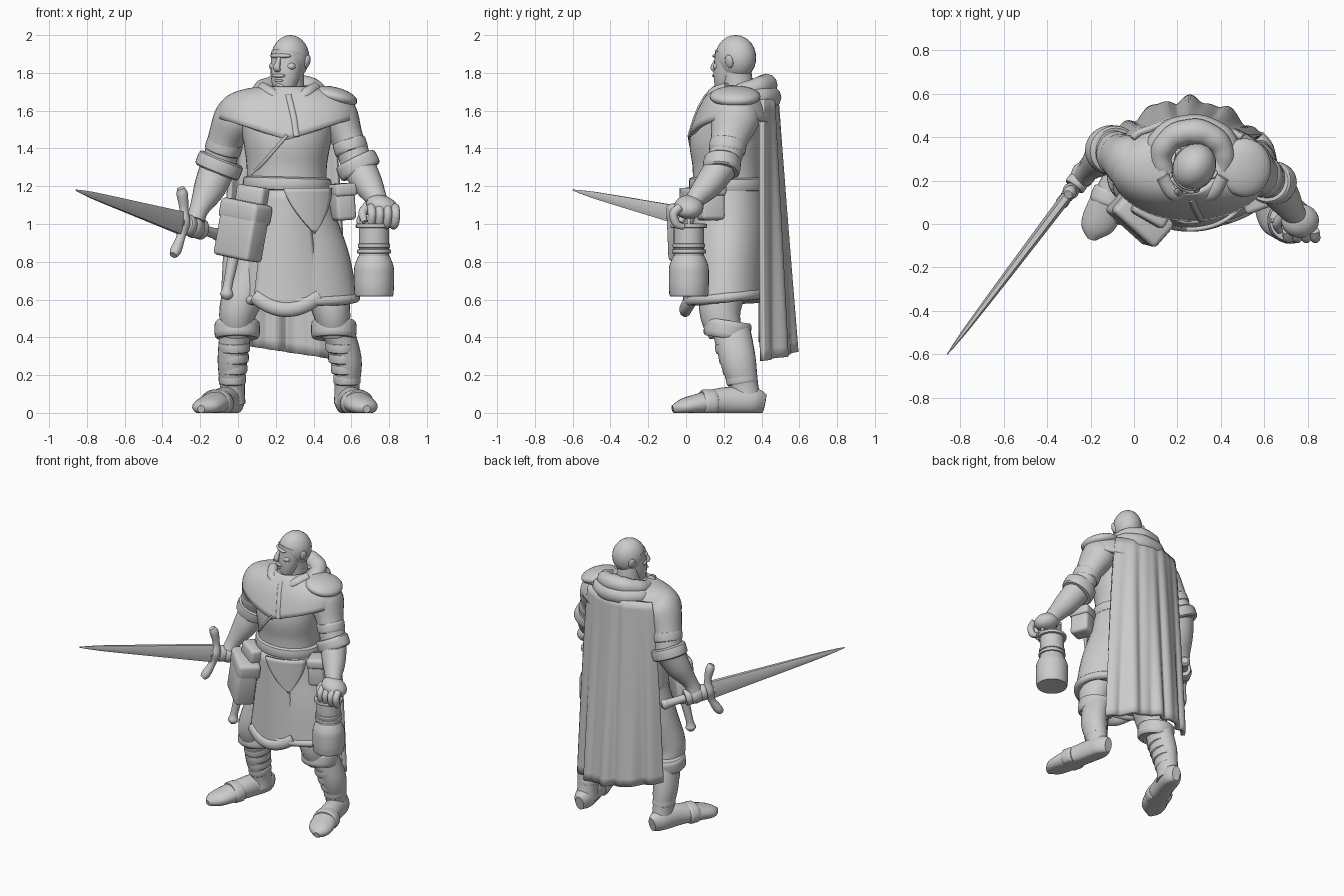
import bpy, bmesh
from math import sin, cos, pi, sqrt, radians
from mathutils import Vector, Matrix, Euler

if "Cube" in bpy.data.objects:
    bpy.data.objects.remove(bpy.data.objects["Cube"])

grey = bpy.data.materials.new("plain grey")
grey.use_nodes = True
grey.diffuse_color = (0.6, 0.6, 0.6, 1)
grey.node_tree.nodes["Principled BSDF"].inputs["Base Color"].default_value = (0.6, 0.6, 0.6, 1)
parts = []


def finish(name, bm):
    bmesh.ops.recalc_face_normals(bm, faces=bm.faces)
    mesh = bpy.data.meshes.new(name)
    bm.to_mesh(mesh)
    bm.free()
    mesh.materials.append(grey)
    ob = bpy.data.objects.new(name, mesh)
    bpy.context.collection.objects.link(ob)
    parts.append(ob)
    return ob


def spline(stations, n):
    """Catmull-Rom interpolation of (x, y, z, rx, ry) stations."""
    out = []
    last = len(stations) - 1
    for i in range(last):
        p = [stations[min(max(i + k, 0), last)] for k in (-1, 0, 1, 2)]
        for s in range(n):
            t = s / n
            out.append([0.5 * (2 * b + (c - a) * t + (2*a - 5*b + 4*c - d) * t * t
                               + (3*b - a - 3*c + d) * t ** 3) for a, b, c, d in zip(*p)])
    return out + [list(stations[-1])]


def tube(name, stations, n=5, sides=24, floor=-9):
    """Loft elliptical rings along a path; rx is sideways, ry is depth or height."""
    if stations[-1][2] < stations[0][2]:
        stations = stations[::-1]
    st = spline(stations, n)
    pts = [Vector(s[:3]) for s in st]
    flat = (pts[-1] - pts[0]).normalized().z < 0.6
    bm = bmesh.new()
    rings = []
    for i, s in enumerate(st):
        t = (pts[min(i + 1, len(pts) - 1)] - pts[max(i - 1, 0)]).normalized()
        if flat:
            ax = t.cross(Vector((0, 0, 1))).normalized()
            ay = ax.cross(t)
        else:
            q = Vector((0, 0, 1)).rotation_difference(t)
            ax, ay = q @ Vector((1, 0, 0)), q @ Vector((0, 1, 0))
        ring = []
        for k in range(sides):
            a = 2 * pi * k / sides
            v = pts[i] + ax * max(s[3], .001) * cos(a) + ay * max(s[4], .001) * sin(a)
            v.z = max(v.z, floor)
            ring.append(bm.verts.new(v))
        rings.append(ring)
    for r, q in zip(rings, rings[1:]):
        for k in range(sides):
            bm.faces.new((r[k], r[(k + 1) % sides], q[(k + 1) % sides], q[k]))
    bm.faces.new(rings[0])
    bm.faces.new(rings[-1])
    return finish(name, bm)


def band(name, c, axis, rx, ry, h, floor=-9):
    """Rounded cuff, belt or strap around an axis."""
    c, axis = Vector(c), Vector(axis).normalized()
    return tube(name, [(*(c + axis * h * k), rx * f, ry * f) for k, f in
                       ((-.5, .9), (-.4, .98), (-.2, 1), (.2, 1), (.4, .98), (.5, .9))], 1, 32, floor)


def ball(name, c, r, rot=(0, 0, 0)):
    bm = bmesh.new()
    m = Matrix.LocRotScale(Vector(c), Euler([radians(a) for a in rot]), Vector(r))
    bmesh.ops.create_uvsphere(bm, u_segments=24, v_segments=14, radius=1, matrix=m)
    return finish(name, bm)


def box(name, c, size, rot, soft=.02):
    bm = bmesh.new()
    bmesh.ops.create_cube(bm, size=1, matrix=Matrix.Diagonal((*size, 1)))
    bmesh.ops.bevel(bm, geom=bm.edges[:], offset=soft, segments=3, profile=.5, affect='EDGES')
    bm.transform(Matrix.LocRotScale(Vector(c), Euler([radians(a) for a in rot]), None))
    return finish(name, bm)


def surf(name, nu, nv, f, thick=0):
    """Grid surface from f(u, v) with u and v in 0..1."""
    bm = bmesh.new()
    g = [[bm.verts.new(f(i / nu, j / nv)) for j in range(nv + 1)] for i in range(nu + 1)]
    for i in range(nu):
        for j in range(nv):
            bm.faces.new((g[i][j], g[i + 1][j], g[i + 1][j + 1], g[i][j + 1]))
    bmesh.ops.remove_doubles(bm, verts=bm.verts, dist=.0005)
    ob = finish(name, bm)
    if thick:
        mod = ob.modifiers.new("thickness", 'SOLIDIFY')
        mod.thickness, mod.offset = thick, 0
    return ob


def loop(name, c, rx, ry, r, tilt=0, back=0):
    """Ring of cloth or fur, raised and thickened toward the back."""
    def f(u, v):
        a, b = 2 * pi * u, 2 * pi * v
        rr = r + back * (1 - cos(a)) / 2 + .04 * r * sin(9 * a)
        return (c[0] + sin(a) * (rx + rr * cos(b)), c[1] - cos(a) * (ry + rr * cos(b)),
                c[2] - tilt * cos(a) + rr * sin(b))
    return surf(name, 48, 12, f)


def front(x, rx, ry):
    return .22 - ry * sqrt(max(0, 1 - ((x - .26) / rx) ** 2))


# Head, turned toward the right arm
first = len(parts)
ball("skull", (0, 0, 0), (.097, .113, .12))
tube("jaw", [(0, -.075, -.195, .03, .025), (0, -.068, -.165, .058, .05), (0, -.05, -.09, .08, .075),
             (0, -.02, .02, .09, .094)])
ball("brow", (0, -.1, .01), (.065, .022, .014))
tube("nose", [(0, -.108, .005, .011, .01), (0, -.126, -.03, .014, .016), (0, -.136, -.056, .02, .016),
              (0, -.115, -.068, .012, .01)])
ball("moustache", (0, -.118, -.095), (.042, .014, .01))
ball("lower_lip", (0, -.114, -.12), (.028, .011, .008))
ball("chin_beard", (0, -.105, -.163), (.032, .022, .034))
for s in (-1, 1):
    ball("ear", (s * .094, .018, -.02), (.014, .024, .036), (0, s * 15, 0))
    ball("cheekbone", (s * .05, -.08, -.045), (.03, .025, .022))
turn = Matrix.Translation((.277, .263, 1.88)) @ Matrix.Rotation(radians(-32), 4, 'Z')
for ob in parts[first:]:
    ob.data.transform(turn)
tube("neck", [(.27, .28, 1.6, .1, .1), (.272, .275, 1.7, .08, .085), (.275, .265, 1.82, .075, .08)])

# Body, belt and skirt
tube("torso", [(.26, .22, 1.14, .215, .185), (.258, .22, 1.3, .212, .185), (.26, .22, 1.45, .235, .2),
               (.26, .25, 1.57, .26, .165), (.26, .27, 1.66, .14, .11)], sides=40)
tube("tunic_seam", [(x, front(x, .212 + .15 * (z - 1.3), .186 + .1 * (z - 1.3)), z, .009, .009) for x, z in
                    ((.075, 1.265), (.13, 1.32), (.2, 1.4), (.26, 1.47))])
band("belt", (.26, .22, 1.212), (.03, 0, 1), .235, .205, .075)
tube("skirt", [(.26, .22, 1.2, .22, .19), (.272, .22, 1, .255, .2), (.295, .215, .8, .298, .205),
               (.31, .21, .6, .322, .21)], sides=40)
loop("skirt_hem", (.31, .21, .61), .31, .2, .026, tilt=.02)


def apron(u, v):
    u = 2 * u - 1
    return (.258 + u * (.1 + .07 * v), .014 - .018 * v + .04 * u * u, 1.18 - .645 * v + .07 * u * u * v)


surf("front_apron", 16, 12, apron, .03)
tube("apron_hem", [(*apron(k / 6, .98), .032, .04) for k in range(7)])


def flap(u, v):
    x = .365 + (2 * u - 1) * .125 * (1 - v ** 1.6) + .04 * v
    return (x, front(x, .28, .236) - .008, 1.19 - .24 * v)


surf("belt_flap", 12, 10, flap, .02)


# Shoulder mantle, hood and cape
def mantle(u, v):
    a = 2 * pi * u
    depth = .11 + (.125 if cos(a) > 0 else .095) * v
    point = 1 - abs(sin(a)) if cos(a) > 0 else .3 * cos(a) ** 2
    return (.26 + sin(a) * (.11 + .25 * sin(v * pi / 2)), .26 - cos(a) * depth,
            1.72 - .05 * v - .11 * v ** 3 - .115 * point * v)


surf("mantle", 64, 14, mantle, .025)
tube("mantle_opening", [(*mantle(.0055 * k, .25 * k), .02, .02) for k in range(1, 5)])
loop("hood_roll", (.27, .3, 1.70), .145, .125, .04, tilt=.035, back=.02)
loop("hood_drape", (.27, .32, 1.66), .17, .12, .035, tilt=.01, back=.03)
for s in (-1, 1):
    tube("collar_point", [(.27 + s * .14, .22, 1.72, .03, .03), (.27 + s * .09, .145, 1.69, .035, .03),
                          (.275 + s * .03, .115, 1.64, .012, .015)])
ball("shoulder_pad", (.51, .26, 1.675), (.125, .135, .05), (0, 14, 0))


def cape(u, v):
    u = 2 * u - 1
    fold = sin(u * 13 + .8 * v) + .6 * sin(u * 22 + 2 - v)
    return (.245 + u * (.25 + .085 * v ** .7), .475 + .085 * v - (.075 + .09 * v) * u * u
            + .014 * fold * (.15 + .85 * v), 1.66 - v * (1.335 + .05 * u))


surf("cape", 90, 24, cape, .03)

# Legs, boots and feet: ankle x, knee x, hip x and toe offset for each side
for side, ank, knee, hip, toe in (("right", -.03, .0, .13, -.165), ("left", .577, .495, .41, .105)):
    tube(side + "_trouser", [(hip, .24, .95, .13, .13), ((hip + knee) / 2, .21, .72, .125, .125),
                             (knee, .18, .54, .1, .11), (knee + (ank - knee) * .2, .21, .42, .08, .09)])
    band(side + "_boot_cuff", (knee + (ank - knee) * .15, .22, .442), (0, .15, 1), .12, .125, .095)
    tube(side + "_boot", [(knee + (ank - knee) * .4, .24, .44, .084, .1), (ank, .275, .28, .078, .095),
                          (ank, .305, .14, .066, .078), (ank, .315, .05, .07, .085)], floor=0)
    for k in range(4):
        band(side + "_shin_wrap", (ank + (knee - ank) * .12 * k, .295 - .014 * k, .18 + .057 * k),
             (0, -.15, 1), .072 + .004 * k, .084 + .005 * k, .054)
    tube(side + "_foot", [(ank + toe * f, y, z, rx, ry) for f, y, z, rx, ry in
                          ((-.08, .415, .05, .03, .05), (0, .35, .06, .066, .075), (.3, .2, .06, .07, .075),
                           (.65, .06, .045, .085, .055), (.9, -.02, .03, .07, .042), (1, -.07, .02, .02, .02))],
         floor=0)
    band(side + "_foot_strap", (ank + toe * .5, .12, .05), (toe * .5, -.22, 0), .087, .075, .075, 0)

# Right arm
tube("right_upper_arm", [(.04, .27, 1.62, .1, .1), (-.01, .28, 1.56, .118, .13), (-.065, .31, 1.45, .095, .105),
                         (-.1, .34, 1.32, .088, .095)])
band("right_sleeve_fold", (-.075, .32, 1.41), (.3, -.2, 1), .097, .105, .07)
band("right_cuff", (-.1, .34, 1.31), (.4, -.05, 1), .125, .115, .08)
tube("right_forearm", [(-.105, .34, 1.3, .095, .095), (-.15, .3, 1.19, .085, .08), (-.205, .25, 1.08, .052, .05),
                       (-.225, .23, 1.02, .05, .055)])

# Left arm
tube("left_upper_arm", [(.49, .27, 1.62, .1, .1), (.53, .26, 1.56, .11, .13), (.58, .23, 1.45, .085, .1),
                        (.63, .2, 1.32, .085, .085)])
band("left_sleeve_fold", (.595, .22, 1.41), (-.3, .15, 1), .09, .098, .07)
band("left_cuff", (.635, .19, 1.31), (-.5, .1, 1), .115, .1, .08)
tube("left_forearm", [(.64, .185, 1.3, .09, .085), (.69, .12, 1.21, .078, .075), (.735, .05, 1.13, .055, .052),
                      (.755, .03, 1.08, .058, .05)])
ball("left_palm", (.765, .015, 1.09), (.09, .078, .06), (0, 20, 0))
for k in range(4):
    x = .705 + k * .042
    tube("left_finger", [(x, -.03, 1.09, .023, .023), (x + .005, -.065, 1.055, .023, .023),
                         (x, -.05, 1.0, .021, .021), (x - .01, -.01, .985, .015, .015)], sides=12)
tube("left_thumb", [(.69, .04, 1.1, .026, .026), (.66, .0, 1.06, .023, .023), (.67, -.03, 1.01, .016, .016)],
     sides=12)

# Lantern
tube("lantern_body", [(.72, .015, z, r, r) for z, r in
                      ((.62, .095), (.63, .104), (.75, .106), (.79, .1), (.83, .082), (.84, .08), (.98, .08))], 2, 32)
for z, r in ((.855, .09), (.885, .086), (.99, .097)):
    band("lantern_ring", (.72, .015, z), (0, 0, 1), r, r, .024)
for s in (-1, 1):
    tube("lantern_handle", [(.72 + s * .08, .015, .99, .01, .01), (.72 + s * .075, .015, 1.04, .01, .01),
                            (.72, .015, 1.07, .01, .01)], sides=10)

# Sword and the fist around its grip
hilt, tip = Vector((-.3, .14, 1.005)), Vector((-.86, -.6, 1.18))
d = (tip - hilt).normalized()
up = (Vector((0, 0, 1)) - d * d.z).normalized()


def along(t):
    return tuple(hilt + d * t)


tube("blade", [(*along(t), rx, ry) for t, rx, ry in
               ((0, .026, .07), (.45, .02, .042), (.8, .012, .02), (.944, .002, .003))], 2, 6)
tube("grip", [(*along(t), r, r) for t, r in ((-.35, .02), (-.33, .035), (-.28, .028), (-.1, .026), (.02, .03))])
tube("cross_guard", [(*(hilt + up * h + d * b), r, r) for h, b, r in
                     ((-.18, .04, .02), (-.15, .02, .03), (-.07, -.01, .024), (0, -.015, .038), (.07, -.01, .024),
                      (.15, .02, .03), (.18, .04, .02))])
for k in range(4):
    band("right_finger", along(-.06 - .035 * k), tuple(d), .05, .056, .042)
ball("right_knuckles", along(-.11), (.055, .06, .06))

# Belt gear
box("satchel", (.018, .025, .945), (.25, .13, .26), (-5, 9, -42))
box("satchel_lid", (.04, .03, 1.065), (.265, .15, .11), (-5, 9, -42), .025)
box("belt_pouch", (.08, .06, 1.15), (.17, .1, .1), (-4, 8, -30))
box("side_pouch", (.553, .13, 1.1), (.11, .13, .16), (0, -4, 20))
box("side_pouch_lid", (.553, .13, 1.18), (.125, .145, .07), (0, -4, 20))
tube("dagger_sheath", [(-.065, .03, .6, .015, .015), (-.06, .03, .625, .035, .035), (-.055, .035, .67, .025, .025),
                       (-.03, .05, .8, .03, .03), (.0, .07, .98, .035, .03)])

# Smooth shading with crisp creases
bpy.ops.object.select_all(action='DESELECT')
for ob in parts:
    ob.select_set(True)
bpy.context.view_layer.objects.active = parts[0]
bpy.ops.object.shade_smooth_by_angle(angle=radians(40))
